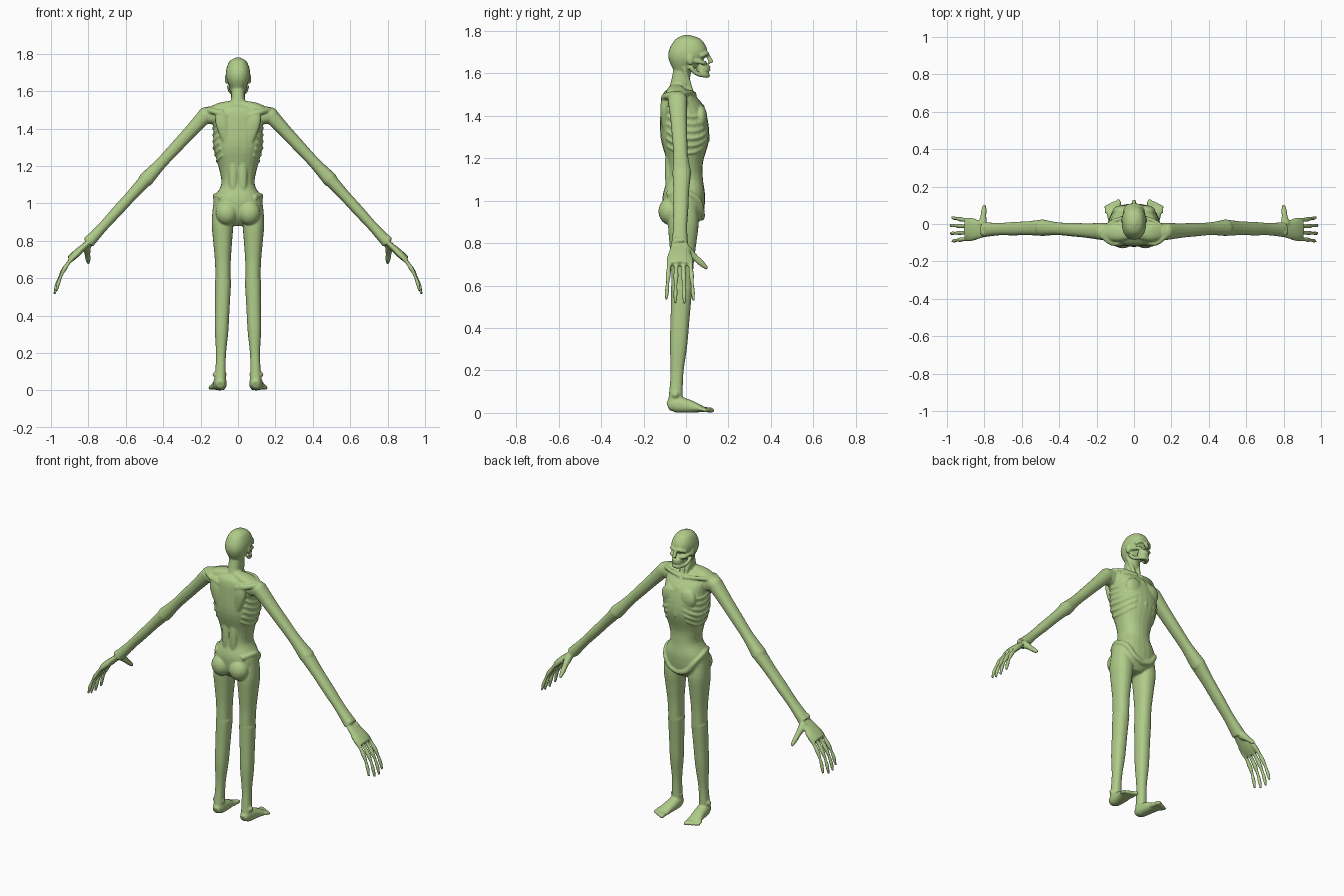
import bpy
import bmesh
from math import sin, cos, pi, radians
from mathutils import Vector, Matrix

if "Cube" in bpy.data.objects:
    bpy.data.objects.remove(bpy.data.objects["Cube"], do_unlink=True)

X, Y, Z = Vector((1, 0, 0)), Vector((0, 1, 0)), Vector((0, 0, 1))
SIDES = 24
BOXINESS = 2.3
bm = bmesh.new()


def spline(rows, steps=4):
    """Catmull-Rom interpolation of rows of numbers."""
    result = []
    last = len(rows) - 1
    for i in range(last):
        before, here, there, after = (rows[max(0, min(last, i + k))] for k in (-1, 0, 1, 2))
        for step in range(steps):
            t = step / steps
            result.append([
                q + t * (r - p) / 2
                + t * t * (2 * p - 5 * q + 4 * r - s) / 2
                + t ** 3 * (3 * q - p - 3 * r + s) / 2
                for p, q, r, s in zip(before, here, there, after)])
    return result + [list(rows[-1])]


def squircle(angle):
    """Point on a slightly boxy unit circle."""
    return [abs(c) ** (2 / BOXINESS) * (1 if c > 0 else -1) for c in (cos(angle), sin(angle))]


def loft(rows, ref, level=False):
    """Closed tube through rows of x, y, z, radius along ref and the other radius.
    Tubes that leave the middle plane are mirrored."""
    rows = spline(rows)
    last = len(rows) - 1
    centres = [Vector(row[:3]) for row in rows]
    for flip in (1, -1) if any(centre.x for centre in centres) else (1,):
        rings = []
        for i, (centre, row) in enumerate(zip(centres, rows)):
            along = centres[min(i + 1, last)] - centres[max(i - 1, 0)]
            along = Z if level else along.normalized()
            u = (ref - along * ref.dot(along)).normalized()
            v = along.cross(u)
            ring = []
            for k in range(SIDES):
                c, s = squircle(2 * pi * k / SIDES)
                p = centre + u * c * row[3] + v * s * row[4]
                ring.append(bm.verts.new((p.x * flip, p.y, p.z)))
            rings.append(ring)
        for low, high in zip(rings, rings[1:]):
            for k in range(SIDES):
                bm.faces.new((low[k - 1], low[k], high[k], high[k - 1])[::flip])
        bm.faces.new(rings[0][::-flip])
        bm.faces.new(rings[-1][::flip])


def limb(start, end, radii, flat=1, ref=Y):
    """Straight tube whose radii are spaced evenly from start to end."""
    start, end = Vector(start), Vector(end)
    loft([(*start.lerp(end, i / (len(radii) - 1)), r, r * flat)
          for i, r in enumerate(radii)], ref)


def ridge(radius, *points):
    """Thin raised line of bone."""
    loft([(*point, radius, radius) for point in points], Z)


def stack(sections):
    """Level sections, each a height, half width, front and back."""
    loft([(0, (front + back) / 2, z, width, (front - back) / 2)
          for z, width, front, back in sections], X, level=True)


def ball(centre, size):
    x, y, z = centre
    for side in {x, -x}:
        place = Matrix.Translation((side, y, z)) @ Matrix.Diagonal((*size, 1))
        bmesh.ops.create_uvsphere(bm, u_segments=SIDES, v_segments=SIDES // 2,
                                  radius=1, matrix=place)


# torso and pelvis
torso = [(.88, .05, .04, -.06), (.93, .12, .08, -.1), (1.02, .13, .09, -.11),
         (1.1, .09, .08, -.09), (1.18, .1, .08, -.09), (1.3, .13, .11, -.12),
         (1.43, .13, .09, -.12), (1.5, .13, .04, -.11), (1.53, .05, .01, -.08)]
stack(torso)


def skin(z, angle):
    """Point on the torso, with angle in degrees around from the chest."""
    low, high = next(pair for pair in zip(torso, torso[1:]) if z <= pair[1][0])
    t = (z - low[0]) / (high[0] - low[0])
    width, front, back = (p + t * (q - p) for p, q in zip(low[1:], high[1:]))
    c, s = squircle(radians(90 - angle))
    return c * width, (front + back) / 2 + s * (front - back) / 2, z


# ribs, sweeping down from the breastbone and up to the back
for i in range(6):
    ridge(.007, *(skin(1.26 + .034 * i - .035 * sin(pi * k / 8), 28 - 3 * i + 14 * k)
                  for k in range(9)))

# breastbone, chest, shoulder blades and lower back
limb(skin(1.45, 0), skin(1.28, 0), (.01, .014, .008), ref=X)
ball((.06, .07, 1.39), (.055, .03, .06))
limb((.06, -.1, 1.32), (.1, -.1, 1.5), (.015, .03, .035, .02), flat=.6, ref=X)
ridge(.015, (.06, -.1, 1.47), (.12, -.1, 1.49), (.17, -.06, 1.5))
ball((.025, -.08, 1.15), (.025, .02, .13))

# collar bones and the slope from neck to shoulder
ridge(.011, (.01, .04, 1.5), (.1, .02, 1.51), (.17, -.03, 1.5))
limb((.02, -.05, 1.53), (.16, -.04, 1.48), (.03, .05, .04), flat=.7)

# hip crests, groin ridge and buttocks
ridge(.015, *(skin(z, angle) for z, angle in
              ((1.03, 140), (1.04, 90), (1, 50), (.94, 25), (.92, 0))))
ball((.06, -.075, .95), (.06, .055, .065))

# neck with its tendons
limb((0, -.04, 1.48), (0, -.01, 1.66), (.055, .045, .042, .042), flat=.85)
limb((.01, .03, 1.5), (.04, -.01, 1.63), (.01, .01, .01))

# skull
stack([(1.6, .03, .02, -.05), (1.66, .06, .08, -.08), (1.71, .064, .1, -.08),
       (1.76, .045, .07, -.05), (1.78, .01, .02, -.01)])

# face: brow, cheeks, nose, mouth, lips, jaw and ears
ridge(.01, (0, .1, 1.69), (.03, .095, 1.693), (.05, .07, 1.68))
ridge(.01, (.02, .09, 1.65), (.042, .08, 1.65), (.056, .03, 1.66))
limb((0, .1, 1.69), (0, .12, 1.65), (.008, .01, .012))
ball((0, .08, 1.62), (.034, .03, .035))
for z in (1.615, 1.63):
    ridge(.006, (0, .11, z), (.015, .105, z), (.027, .09, z))
ridge(.011, (0, .105, 1.59), (.022, .09, 1.59), (.04, .05, 1.6), (.05, .02, 1.63))
ball((.062, .02, 1.665), (.009, .016, .027))

# arms
shoulder, elbow, wrist = (.17, -.04, 1.475), (.49, -.02, 1.13), (.8, -.03, .79)
limb((.1, -.04, 1.46), shoulder, (.04, .045, .045))
ball(shoulder, (.045, .045, .04))
limb(shoulder, elbow, (.046, .039, .036, .034, .044), flat=.9)
limb(elbow, wrist, (.044, .037, .036, .033, .04), flat=.8)
ball(elbow, (.04, .045, .04))
ball((.8, -.045, .81), (.022, .02, .02))

# palm, curling fingers and thumb
limb(wrist, (.9, -.03, .7), (.04, .05, .056, .05), flat=.36)
for i in range(4):
    point = Vector((.845, -.074 + .03 * i, .745))
    path = []
    for k in range(7):
        radius = (.014 if k % 2 else .011) - .001 * max(0, k - 1)
        path.append((*point, radius, radius))
        bend = radians(42 + 7 * k)
        point += Vector((cos(bend), .05 * (i - 1.5), -sin(bend))) * (.042 + .004 * sin(i))
    loft(path, Y)
limb((.81, -.01, .78), (.8, .1, .68), (.024, .02, .015, .014, .008))

# legs
hip, knee, ankle = (.084, -.01, 1), (.08, -.02, .59), (.095, -.05, .05)
limb(hip, knee, (.06, .072, .063, .053, .05), flat=.8)
limb(knee, ankle, (.05, .045, .041, .03, .034), flat=.88)
ball(knee, (.04, .045, .04))
ball((.08, .01, .58), (.026, .02, .035))
ball((.098, -.05, .085), (.038, .022, .022))

# feet and toes
loft([(.095, -.085, .03, .02, .02), (.095, -.05, .04, .034, .038),
      (.1, .02, .03, .037, .03), (.115, .09, .015, .04, .01)], X)
for i in range(5):
    x, r, tip = .08 + .0165 * i, .0135 - .001 * i, .132 - .008 * i
    limb((x, .06, .02), (x + .004, tip, .011), (r, r, r * .85, r, r / 2), ref=X)

# one continuous skin
mesh = bpy.data.meshes.new("body")
bmesh.ops.recalc_face_normals(bm, faces=bm.faces)
bm.to_mesh(mesh)
bm.free()
body = bpy.data.objects.new("body", mesh)
bpy.context.collection.objects.link(body)
bpy.context.view_layer.objects.active = body
body.select_set(True)

skin_green = bpy.data.materials.new("skin green")
skin_green.use_nodes = True
colour = (.43, .6, .25, 1)
skin_green.diffuse_color = colour
skin_green.node_tree.nodes["Principled BSDF"].inputs["Base Color"].default_value = colour
mesh.materials.append(skin_green)

fuse = body.modifiers.new("fuse", 'REMESH')
fuse.mode = 'VOXEL'
fuse.voxel_size = .005
soften = body.modifiers.new("soften", 'SMOOTH')
soften.iterations = 4
for modifier in (fuse.name, soften.name):
    bpy.ops.object.modifier_apply(modifier=modifier)
bpy.ops.object.shade_smooth()
